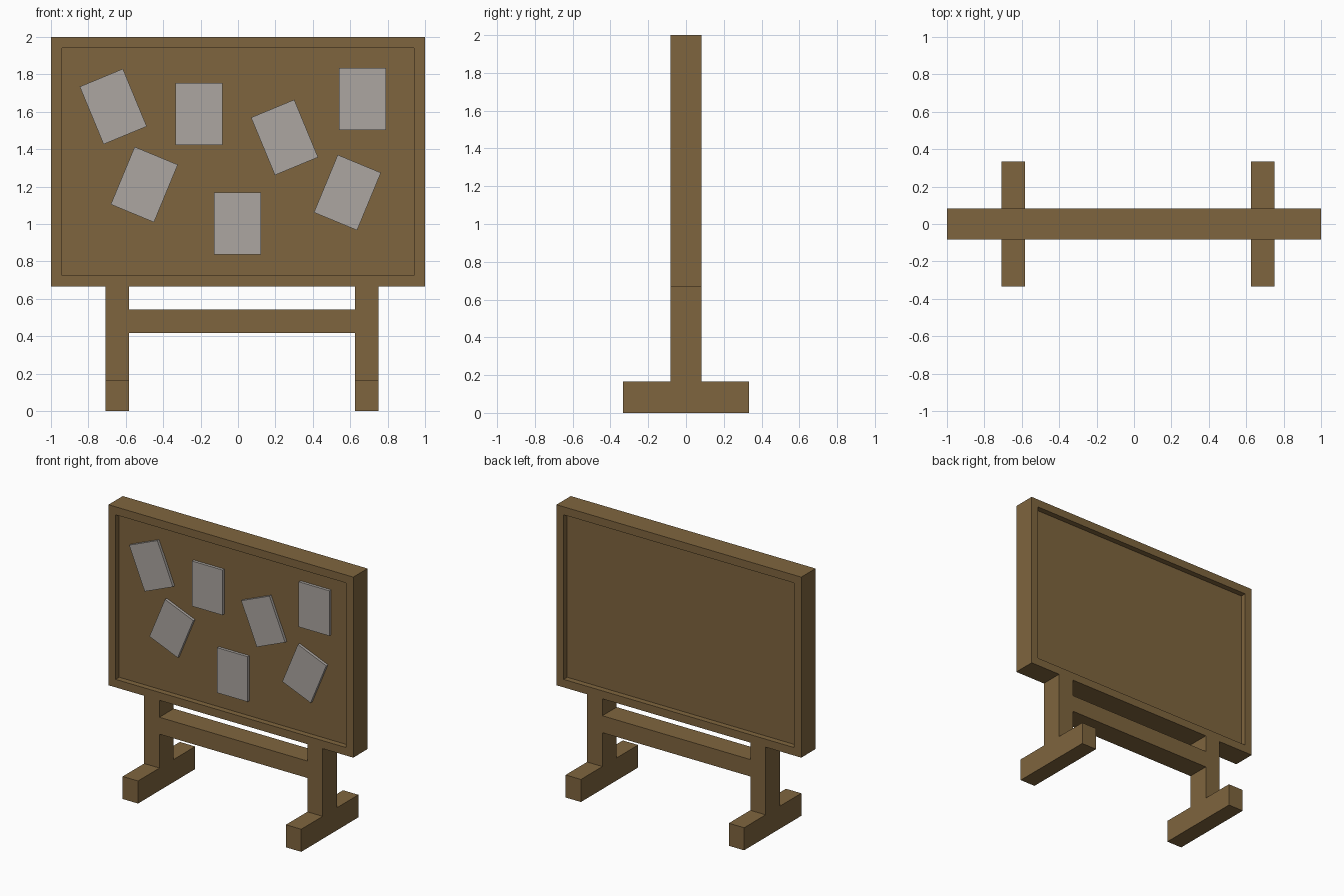
import bpy, bmesh, math
from mathutils import Vector

if "Cube" in bpy.data.objects:
    bpy.data.objects.remove(bpy.data.objects["Cube"])

U = 1 / 24  # design grid unit


def material(name, srgb):
    lin = [((c / 255 + 0.055) / 1.055) ** 2.4 for c in srgb]
    m = bpy.data.materials.new(name)
    m.diffuse_color = (*lin, 1)
    m.use_nodes = True
    m.node_tree.nodes["Principled BSDF"].inputs["Base Color"].default_value = m.diffuse_color
    return m


wood = material("brown wood", (127, 101, 62))
paper = material("grey paper", (172, 166, 161))


def box(name, lo, hi, mat, tilt=0, recess=False):
    """Box from corner lo to corner hi, tilted about its depth axis."""
    lo, hi = Vector(lo), Vector(hi)
    size = hi - lo
    bm = bmesh.new()
    bmesh.ops.create_cube(bm, size=1)
    bmesh.ops.scale(bm, vec=size, verts=bm.verts)
    bm.normal_update()
    if recess:
        # sunken panel on the front and the back
        for f in [f for f in bm.faces if abs(f.normal.y) > 0.9]:
            n = f.normal.copy()
            bmesh.ops.inset_region(bm, faces=[f], thickness=2 * U)
            ring = bmesh.ops.extrude_discrete_faces(bm, faces=[f])["faces"][0]
            bmesh.ops.translate(bm, vec=-n * U, verts=ring.verts)
        bmesh.ops.recalc_face_normals(bm, faces=bm.faces)
    me = bpy.data.meshes.new(name)
    bm.to_mesh(me)
    bm.free()
    me.materials.append(mat)
    ob = bpy.data.objects.new(name, me)
    ob.location = (lo + hi) / 2
    ob.rotation_euler.y = -math.radians(tilt)
    bpy.context.collection.objects.link(ob)
    return ob


# Framed board
box("board", (-1, -2 * U, 16 * U), (1, 2 * U, 2), wood, recess=True)

# Legs on long feet
for side, x in (("left", -17 * U), ("right", 15 * U)):
    box(side + "_leg", (x, -2 * U, 4 * U), (x + 3 * U, 2 * U, 16 * U), wood)
    box(side + "_foot", (x, -8 * U, 0), (x + 3 * U, 8 * U, 4 * U), wood)

# Rail between the legs
box("cross_rail", (-14 * U, -2 * U, 10 * U), (15 * U, 2 * U, 13 * U), wood)

# Notes pinned to the front panel: centre x, centre z, tilt
notes = [(-0.667, 1.628, 22.5), (-0.208, 1.588, 0), (0.249, 1.463, 22.5),
         (0.665, 1.668, 0), (-0.501, 1.211, -22.5), (-0.002, 1.003, 0),
         (0.585, 1.168, -22.5)]
for i, (x, z, tilt) in enumerate(notes, 1):
    box(f"note_{i}", (x - 3 * U, -1.5 * U, z - 4 * U),
        (x + 3 * U, -U, z + 4 * U), paper, tilt)
